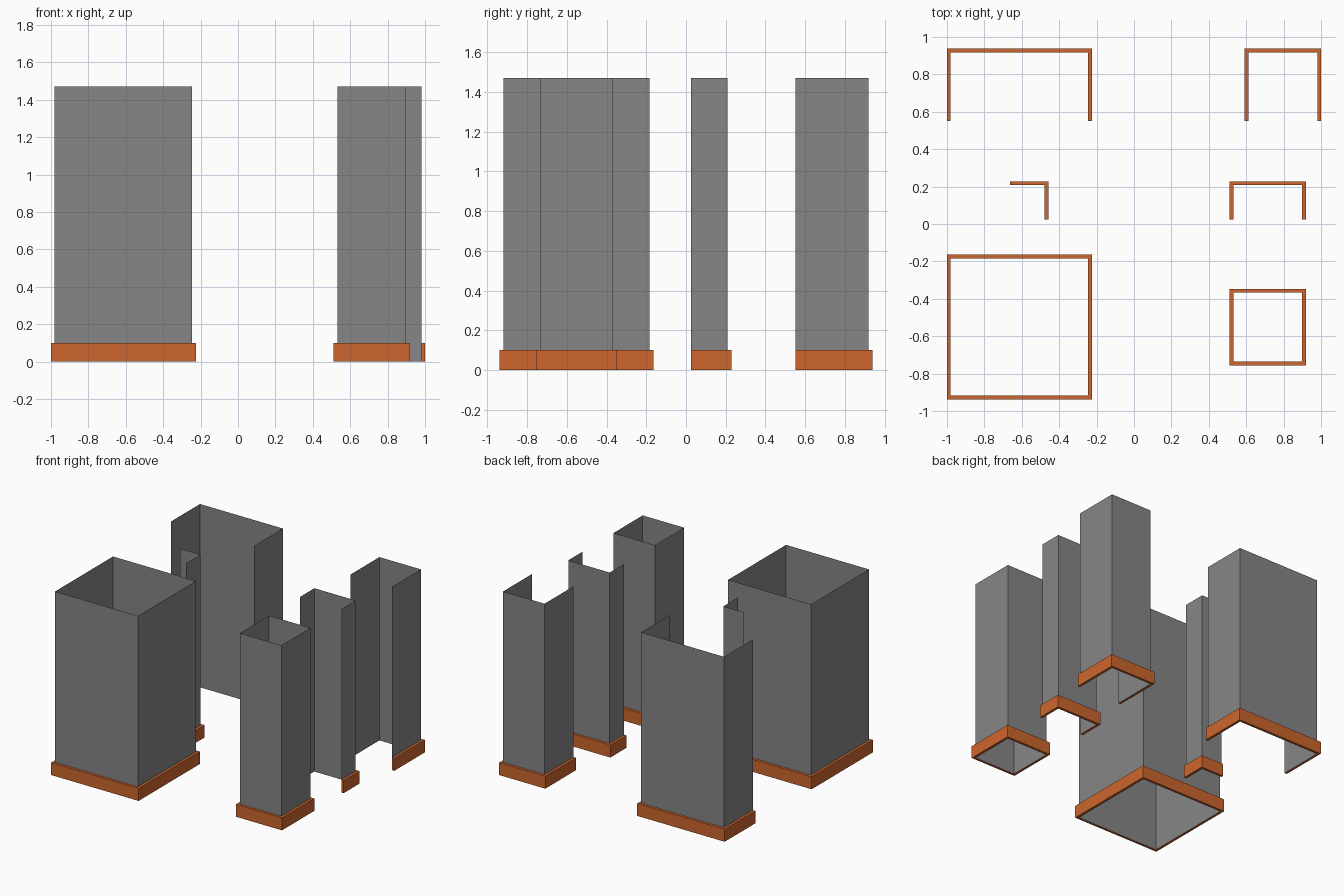
import bpy
import bmesh
from mathutils import Vector

cube = bpy.data.objects.get("Cube")
if cube:
    bpy.data.objects.remove(cube)

HEIGHT, SKIRT_HEIGHT, SKIRT_DEPTH = 1.47, 0.1, 0.0205


def make_material(name, color):
    mat = bpy.data.materials.new(name)
    mat.use_nodes = True
    mat.diffuse_color = color
    mat.node_tree.nodes["Principled BSDF"].inputs["Base Color"].default_value = color
    return mat


grey = make_material("wall grey", (0.24, 0.24, 0.24, 1))
orange = make_material("skirting orange", (0.61, 0.133, 0.026, 1))


def make_object(name, bm, mat):
    mesh = bpy.data.meshes.new(name)
    bm.to_mesh(mesh)
    bm.free()
    mesh.materials.append(mat)
    obj = bpy.data.objects.new(name, mesh)
    bpy.context.collection.objects.link(obj)


def offset_path(path, closed, distance):
    """Push a counterclockwise right-angled path outwards, mitred at its corners."""
    count = len(path)
    spans = count if closed else count - 1
    normals = []
    for i in range(spans):
        d = (path[(i + 1) % count] - path[i]).normalized()
        normals.append(Vector((d.y, -d.x)))
    result = []
    for i, point in enumerate(path):
        shift = Vector((0, 0))
        if closed or i > 0:
            shift += normals[i - 1]
        if closed or i < spans:
            shift += normals[i]
        result.append(point + shift * distance)
    return result


def ring(bm, path, z):
    return [bm.verts.new((p.x, p.y, z)) for p in path]


def bridge(bm, a, b, closed):
    count = len(a)
    for i in range(count if closed else count - 1):
        j = (i + 1) % count
        bm.faces.new((a[i], a[j], b[j], b[i]))


def build_block(name, x0, x1, y0, y1, corners, closed):
    outline = [Vector(p) for p in ((x1, y0), (x1, y1), (x0, y1), (x0, y0))][:corners]

    # Thin sheet wall, open at top and bottom
    bm = bmesh.new()
    bridge(bm, ring(bm, outline, 0), ring(bm, outline, HEIGHT), closed)
    make_object(name + "_wall", bm, grey)

    # Skirting band wrapped around the foot of the wall
    outer = offset_path(outline, closed, SKIRT_DEPTH)
    bm = bmesh.new()
    section = [ring(bm, outline, 0), ring(bm, outer, 0),
               ring(bm, outer, SKIRT_HEIGHT), ring(bm, outline, SKIRT_HEIGHT)]
    for low, high in zip(section, section[1:]):
        bridge(bm, low, high, closed)
    if not closed:
        bm.faces.new([r[0] for r in section])
        bm.faces.new([r[-1] for r in reversed(section)])
    make_object(name + "_skirting", bm, orange)


# Full enclosures at the front
build_block("large_square", -0.98, -0.245, -0.918, -0.184, 4, True)
build_block("small_square", 0.532, 0.899, -0.735, -0.367, 4, True)

# Half enclosures, open towards the front
build_block("large_half", -0.98, -0.245, 0.551, 0.918, 4, False)
build_block("back_small_half", 0.612, 0.98, 0.551, 0.918, 4, False)
build_block("middle_small_half", 0.532, 0.899, 0.025, 0.208, 4, False)

# Single corner piece
build_block("corner", -0.662, -0.478, 0.025, 0.208, 3, False)
